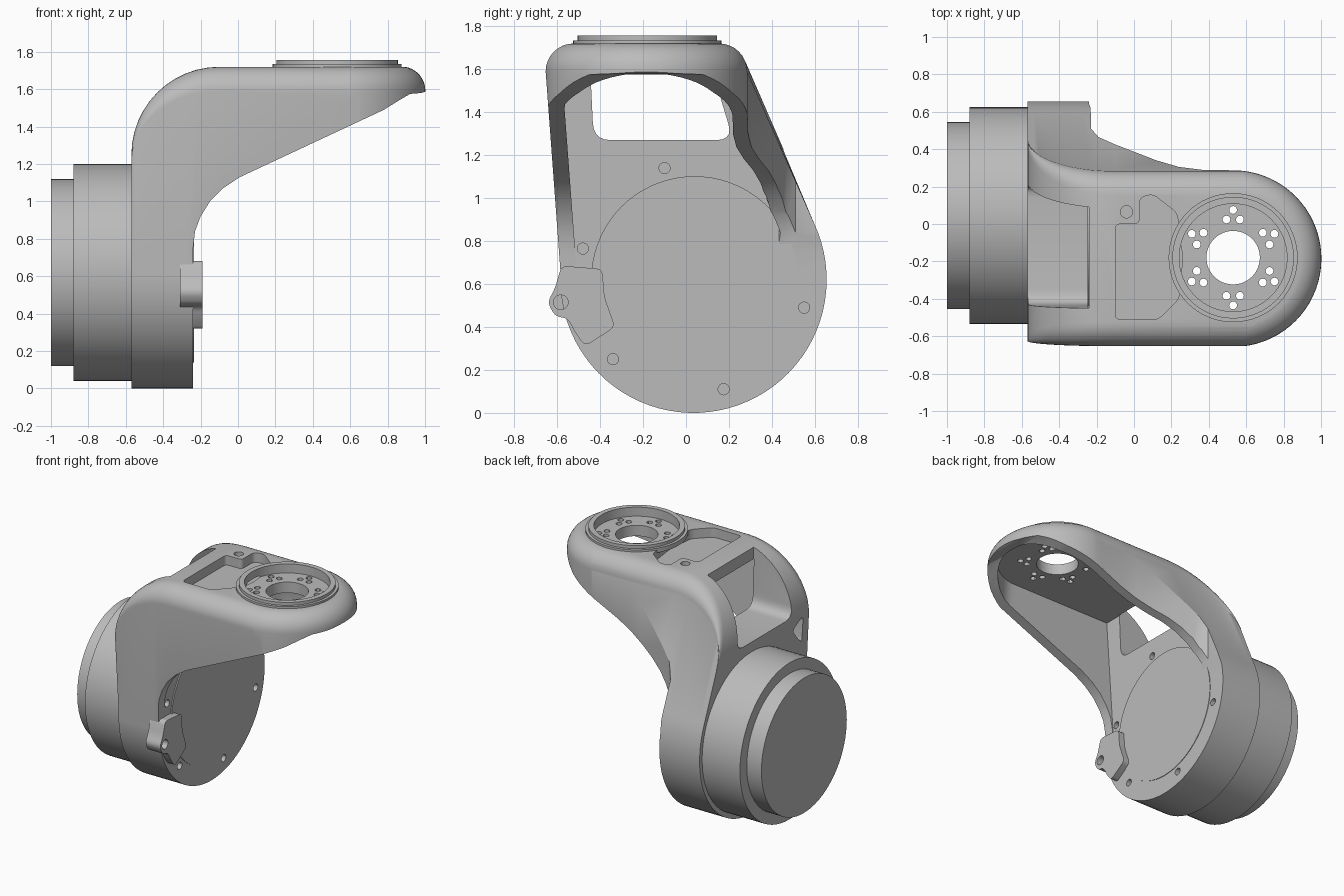
import bpy, math
from math import sin, cos, radians, pi
from mathutils import Vector

if "Cube" in bpy.data.objects:
    bpy.data.objects.remove(bpy.data.objects["Cube"])

grey = bpy.data.materials.new("cast_grey")
grey.use_nodes = True
COLOUR = (0.5, 0.5, 0.5, 1)
grey.diffuse_color = COLOUR
grey.node_tree.nodes["Principled BSDF"].inputs["Base Color"].default_value = COLOUR


def loft(name, rings):
    """Closed solid through equal-length rings of points."""
    n = len(rings[0])
    verts = [p for ring in rings for p in ring]
    faces = [(k * n + i, k * n + (i + 1) % n, (k + 1) * n + (i + 1) % n, (k + 1) * n + i)
             for k in range(len(rings) - 1) for i in range(n)]
    faces += [tuple(reversed(range(n))), tuple(range(len(verts) - n, len(verts)))]
    mesh = bpy.data.meshes.new(name)
    mesh.from_pydata(verts, [], faces)
    mesh.materials.append(grey)
    obj = bpy.data.objects.new(name, mesh)
    bpy.context.collection.objects.link(obj)
    bpy.ops.object.select_all(action='DESELECT')
    obj.select_set(True)
    bpy.context.view_layer.objects.active = obj
    bpy.ops.object.mode_set(mode='EDIT')
    bpy.ops.mesh.select_all(action='SELECT')
    bpy.ops.mesh.normals_make_consistent(inside=False)
    bpy.ops.object.mode_set(mode='OBJECT')
    return obj


def prism(name, axis, outline, lo, hi):
    """Extrude a 2D outline along x, y or z."""
    place = {"x": lambda a, b, t: (t, a, b), "y": lambda a, b, t: (a, t, b),
             "z": lambda a, b, t: (a, b, t)}[axis]
    return loft(name, [[place(a, b, t) for a, b in outline] for t in (lo, hi)])


def circle(a, b, r, n=24):
    return [(a + r * cos(2 * pi * i / n), b + r * sin(2 * pi * i / n)) for i in range(n)]


def rounded(points, r, n=5):
    """Round the corners of a polygon with short quadratic curves."""
    out, pts = [], [Vector(p) for p in points]
    for i, p in enumerate(pts):
        a, b = pts[i - 1] - p, pts[(i + 1) % len(pts)] - p
        p0 = p + a.normalized() * min(r, a.length * 0.45)
        p1 = p + b.normalized() * min(r, b.length * 0.45)
        for k in range(n + 1):
            t = k / n
            out.append(tuple(p0 * (1 - t) ** 2 + p * 2 * t * (1 - t) + p1 * t * t))
    return out


def combine(obj, tool, operation='DIFFERENCE'):
    """Apply a boolean and drop the tool."""
    mod = obj.modifiers.new("cut", 'BOOLEAN')
    mod.operation, mod.object, mod.solver = operation, tool, 'EXACT'
    bpy.context.view_layer.update()
    deps = bpy.context.evaluated_depsgraph_get()
    mesh = bpy.data.meshes.new_from_object(obj.evaluated_get(deps))
    obj.modifiers.clear()
    obj.data = mesh
    bpy.data.objects.remove(tool)


def front_y(z):
    return -0.583 - (z - 0.65) * 0.075


def back_y(z):
    return 0.28 + (1.6 - z) * 0.46


HUB_Y, HUB_Z, HUB_R = 0.035, 0.62, 0.62
NOSE_X, NOSE_Y, NOSE_R = 0.53, -0.185, 0.472
WALL = -0.24


# Hub section that sweeps up round the shoulder
def section(x, top, r):
    y0, y1, z = front_y(top - r), back_y(top - r), top - r
    quarter = [radians(11.25 * k) for k in range(9)]
    pts = [(x, y1 - r * (1 - cos(a)), z + r * sin(a)) for a in quarter]
    pts += [(x, y0 + r * (1 - cos(a)), z + r * sin(a)) for a in reversed(quarter)]
    for k in range(49):
        a = radians(-183 + 208 * k / 48)
        pts.append((x, HUB_Y + HUB_R * cos(a), HUB_Z + HUB_R * sin(a)))
    return pts


arc = [radians(7.5 * k) for k in range(13)]
stations = [section(-0.1 - 0.47 * cos(a), 1.25 + 0.47 * sin(a), 0.03 + 0.1 * sin(a)) for a in arc]
body = loft("arm_body", stations + [section(1.1, 1.72, 0.13)])

# Side profile of the arm
under = [(WALL, 0.75), (-0.23, 0.84), (-0.2, 0.92), (-0.15, 1.0), (-0.08, 1.07), (0.01, 1.13),
         (0.78, 1.49), (0.86, 1.54), (0.92, 1.575), (0.98, 1.58), (1.1, 1.62)]
combine(body, prism("profile", "y", [(-0.7, -0.1), (WALL, -0.1)] + under + [(1.1, 1.9), (-0.7, 1.9)],
                    -1, 1), 'INTERSECT')


# Plan outline with the round nose
def plan(inset, x0=-0.7):
    pts = [(x0, NOSE_Y - NOSE_R + inset)]
    for k in range(37):
        a = radians(-90 + 5 * k)
        pts.append((NOSE_X + (NOSE_R - inset) * cos(a), NOSE_Y + (NOSE_R - inset) * sin(a)))
    pts += [(x, y - inset) for x, y in
            [(0.36, 0.29), (0.24, 0.305), (0.12, 0.34), (-0.1, 0.425), (-0.19, 0.465), (-0.23, 0.51)]]
    return pts + [(-0.235, 0.85), (x0, 0.85)]


rings = [[(x, y, -0.2) for x, y in plan(0)]]
for k in range(9):
    a = radians(10.5 * k)
    rings.append([(x, y, 1.592 + 0.13 * sin(a)) for x, y in plan(0.13 * (1 - cos(a)))])
combine(body, loft("nose_shape", rings), 'INTERSECT')

# Hollow under the arm
hollow = []
for z in (0.6, 0.8, 1.0, 1.2, 1.4, 1.5, 1.61):
    lo, hi = front_y(z) + 0.075, back_y(z) - 0.085
    hollow.append([(max(x, -0.245), max(lo, min(hi, y)), z) for x, y in plan(0.07, -0.245)[:-2]
                   + [(-0.245, 0.42)]])
combine(body, loft("hollow", hollow))

# Shoulder window, small rear pocket and top pocket
window = rounded([(-0.46, 1.9), (-0.43, 1.27), (0.22, 1.27), (0.03, 1.9)], 0.08)
combine(body, prism("window", "x", window, -0.8, WALL))
combine(body, prism("rear_pocket", "x",
                    rounded([(-0.56, 1.24), (-0.54, 1.04), (-0.43, 1.17)], 0.04), -0.8, -0.4))
pocket = [(-0.1, -0.51), (0.13, -0.51), (0.24, -0.4), (0.26, -0.18), (0.23, 0.06), (0.1, 0.16),
          (0.03, 0.14), (0.03, 0.0), (-0.1, 0.0)]
combine(body, prism("top_pocket", "z", rounded(pocket, 0.03), 1.65, 1.9))

# Flange recess, bore and bolt holes
combine(body, prism("recess", "z", circle(NOSE_X, -0.18, 0.288, 64), 1.69, 1.9))
combine(body, prism("bore", "z", circle(NOSE_X, -0.18, 0.143, 48), 1.4, 1.9))
for k in range(6):
    for offset, radius in ((0, 0.255), (-10, 0.207), (10, 0.207)):
        a = radians(30 + 60 * k + offset)
        hole = circle(NOSE_X + radius * cos(a), -0.18 + radius * sin(a), 0.021, 12)
        combine(body, prism("bolt_hole", "z", hole, 1.5, 1.9))
combine(body, prism("lug_hole", "z", circle(-0.04, 0.065, 0.033, 16), 1.66, 1.9))

# Screw holes round the hub face
for y, z in [(-0.1, 1.14), (0.55, 0.49), (0.175, 0.11), (-0.34, 0.25), (-0.48, 0.765)]:
    combine(body, prism("screw_hole", "x", circle(y, z, 0.026, 16), -0.28, -0.1))


# Turned rings
def turned(name, y, z, outer, inner, lo, hi):
    ring = prism(name, "x" if name == "screw_boss" else "z", circle(y, z, outer, 64), lo, hi)
    combine(ring, prism("bore", "x" if name == "screw_boss" else "z",
                        circle(y, z, inner, 64), lo + 0.005, hi + 0.1))
    return ring


parts = [body]
for name, outer, lo, hi in (("flange_base", 0.345, 1.7, 1.735), ("flange_rim", 0.325, 1.71, 1.757)):
    ring = prism(name, "z", circle(NOSE_X, -0.18, outer, 64), lo, hi)
    combine(ring, prism("bore", "z", circle(NOSE_X, -0.18, 0.288, 64), 1.6, 1.9))
    parts.append(ring)
parts.append(turned("screw_boss", 0.415, 1.0, 0.04, 0.022, -0.26, -0.21))

# Hub cover and motor housing
parts.append(prism("hub_cover", "x", circle(0.04, HUB_Z, 0.482, 72), -0.26, -0.236))
parts.append(prism("motor_housing", "x", circle(0.045, HUB_Z, 0.58, 72), -0.88, -0.55))
parts.append(prism("motor_cap", "x", circle(0.045, HUB_Z, 0.5, 72), -1.0, -0.87))

# Cable clamp on the hub edge
clamp_outline = [(-0.58, 0.685), (-0.39, 0.67), (-0.38, 0.54), (-0.33, 0.4), (-0.47, 0.31),
                 (-0.52, 0.38), (-0.55, 0.44), (-0.61, 0.45), (-0.645, 0.515), (-0.61, 0.58)]
clamp = prism("cable_clamp", "x", rounded(clamp_outline, 0.03), -0.31, -0.19)
combine(clamp, prism("clamp_hole", "x", circle(-0.583, 0.515, 0.034, 20), -0.26, 0))
parts.append(clamp)

# Smooth shading with sharp edges kept
bpy.ops.object.select_all(action='DESELECT')
for part in parts:
    part.select_set(True)
bpy.context.view_layer.objects.active = body
bpy.ops.object.shade_smooth_by_angle(angle=radians(30))
